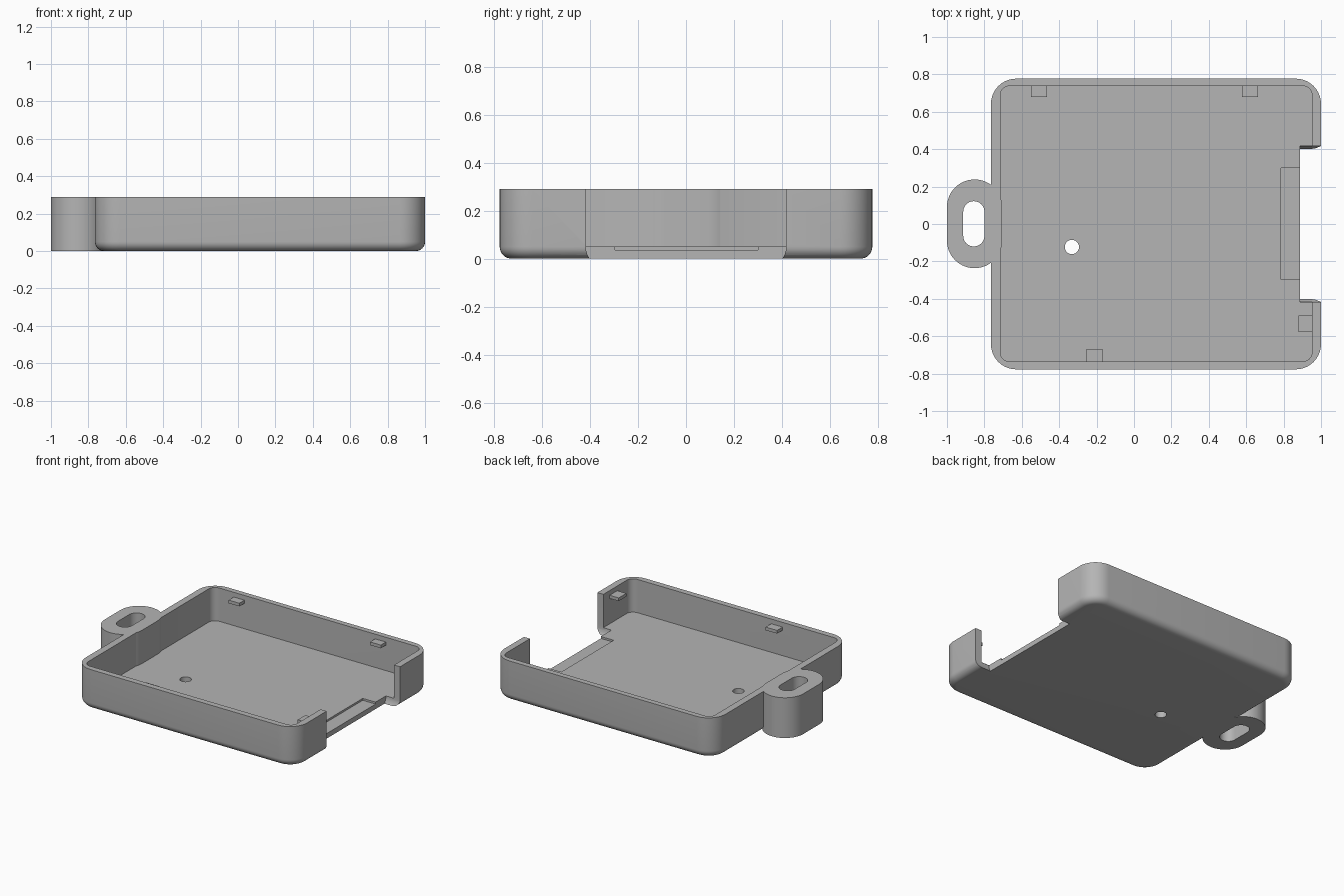
import bpy, bmesh, math

if "Cube" in bpy.data.objects:
    bpy.data.objects.remove(bpy.data.objects["Cube"])

H = 0.29          # rim height
FLOOR = 0.05      # floor thickness
grey = bpy.data.materials.new("grey_plastic")
grey.diffuse_color = (0.46, 0.46, 0.46, 1)
grey.use_nodes = True
grey.node_tree.nodes["Principled BSDF"].inputs["Base Color"].default_value = grey.diffuse_color


def rounded_rect(x0, x1, y0, y1, r, n=10):
    """Counter-clockwise outline of a rectangle with round corners."""
    pts = []
    for i, (cx, cy) in enumerate([(x1 - r, y1 - r), (x0 + r, y1 - r),
                                  (x0 + r, y0 + r), (x1 - r, y0 + r)]):
        for k in range(n + 1):
            a = math.pi / 2 * (i + k / n)
            pts.append((cx + r * math.cos(a), cy + r * math.sin(a)))
    return pts


def loft(name, rings):
    """Closed solid through a stack of 3D rings."""
    bm = bmesh.new()
    loops = [[bm.verts.new(p) for p in ring] for ring in rings]
    for a, b in zip(loops, loops[1:]):
        for i in range(len(a)):
            j = (i + 1) % len(a)
            bm.faces.new((a[i], a[j], b[j], b[i]))
    bm.faces.new(loops[0][::-1])
    bm.faces.new(loops[-1])
    bmesh.ops.remove_doubles(bm, verts=bm.verts, dist=1e-5)
    bmesh.ops.recalc_face_normals(bm, faces=bm.faces)
    me = bpy.data.meshes.new(name)
    bm.to_mesh(me)
    bm.free()
    me.materials.append(grey)
    ob = bpy.data.objects.new(name, me)
    bpy.context.collection.objects.link(ob)
    return ob


def prism(name, outline, z0, z1):
    return loft(name, [[(x, y, z) for x, y in outline] for z in (z0, z1)])


def box(name, x0, x1, y0, y1, z0, z1):
    return prism(name, [(x0, y0), (x1, y0), (x1, y1), (x0, y1)], z0, z1)


def boolean(target, tool, op):
    """Apply a boolean and discard the tool."""
    bpy.context.view_layer.objects.active = target
    m = target.modifiers.new(op, 'BOOLEAN')
    m.operation, m.object, m.solver = op, tool, 'EXACT'
    bpy.ops.object.modifier_apply(modifier=m.name)
    bpy.data.objects.remove(tool)


# Tray shell with rounded bottom edge
R, F = 0.135, 0.05
rings = []
for k in range(9):
    a = math.pi / 2 * k / 8
    d = F * (1 - math.sin(a))
    z = F * (1 - math.cos(a))
    rings.append([(x, y, z) for x, y in
                  rounded_rect(-0.765 + d, 1 - d, -0.777 + d, 0.777 - d, R - d)])
rings.append([(x, y, H) for x, y in rounded_rect(-0.765, 1, -0.777, 0.777, R)])
tray = loft("tray", rings)

# Hollow interior
boolean(tray, prism("cavity", rounded_rect(-0.715, 0.952, -0.735, 0.738, 0.05), FLOOR, 0.5),
        'DIFFERENCE')

# Hanging lug that bulges through the left wall, with its slot
boolean(tray, prism("lug", rounded_rect(-1, -0.705, -0.236, 0.238, 0.147, 14), 0, H), 'UNION')
boolean(tray, prism("slot", rounded_rect(-0.913, -0.8, -0.12, 0.122, 0.0564), -0.2, 0.5),
        'DIFFERENCE')

# Opening in the right wall, tapering slightly at its foot
profile = [(0.402, -0.1), (0.402, 0), (0.411, 0.015), (0.417, 0.035), (0.418, 0.06), (0.418, 0.5)]
section = profile + [(-y, z) for y, z in reversed(profile)]
boolean(tray, loft("opening", [[(x, y, z) for y, z in section] for x in (0.887, 1.2)]),
        'DIFFERENCE')

# Shallow recess in the floor beside the opening
boolean(tray, box("recess", 0.785, 1.1, -0.297, 0.3, 0.036, 0.2), 'DIFFERENCE')

# Round floor hole
boolean(tray, prism("hole", rounded_rect(-0.37, -0.294, -0.161, -0.085, 0.0379), -0.2, 0.2),
        'DIFFERENCE')

# Snap tabs on the inner walls
for x0, x1, y0, y1 in [(-0.55, -0.465, 0.68, 0.75), (0.577, 0.663, 0.68, 0.75),
                       (-0.256, -0.165, -0.75, -0.672), (0.88, 0.965, -0.577, -0.49)]:
    boolean(tray, box("tab", x0, x1, y0, y1, 0.233, 0.256), 'UNION')

# Smooth rounded surfaces, crisp edges
bpy.ops.object.select_all(action='DESELECT')
tray.select_set(True)
bpy.context.view_layer.objects.active = tray
bpy.ops.object.shade_smooth_by_angle(angle=math.radians(30))
